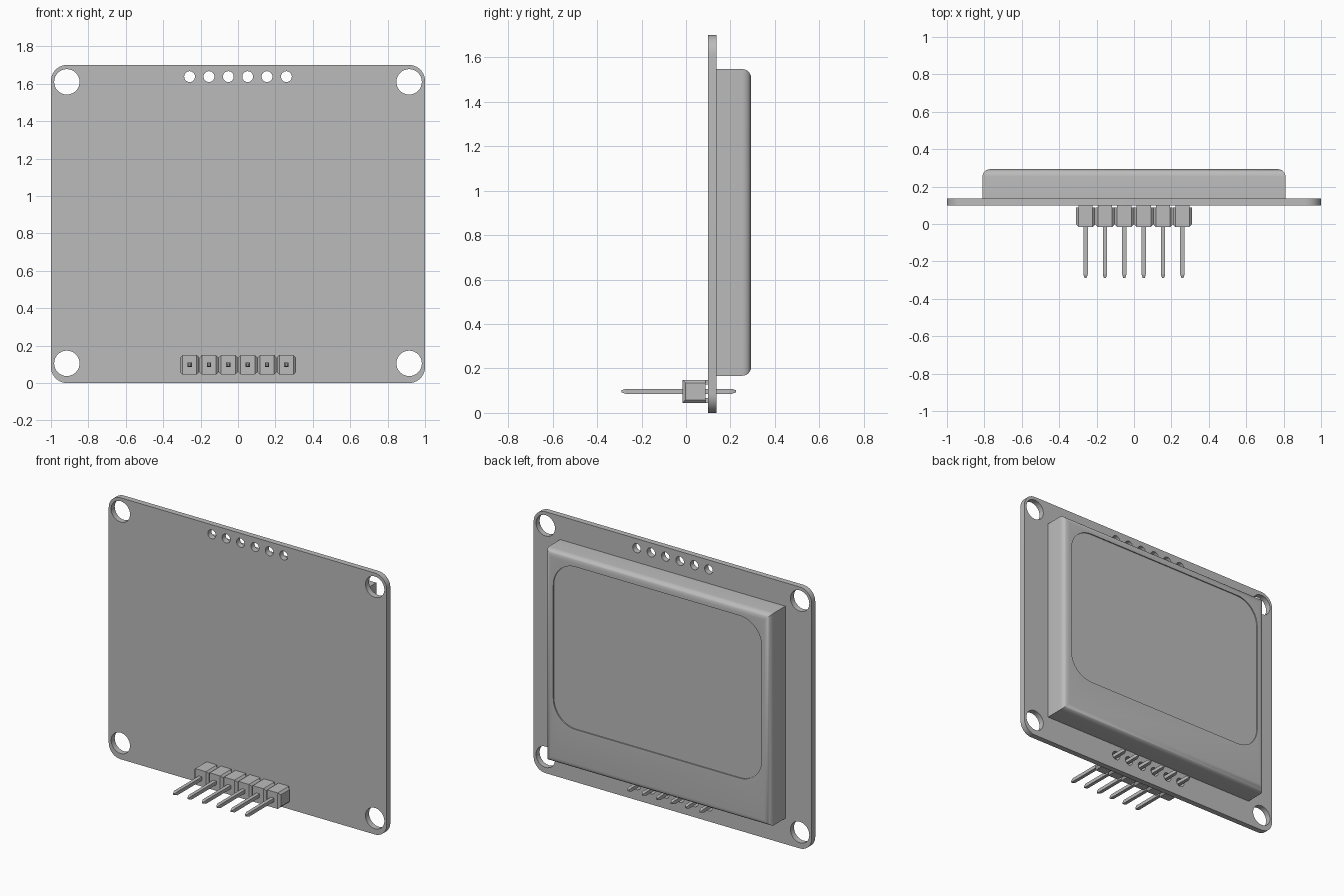
import bpy, bmesh, math
from mathutils import Vector

cube = bpy.data.objects.get("Cube")
if cube:
    bpy.data.objects.remove(cube, do_unlink=True)

grey = bpy.data.materials.new("plain grey")
grey.use_nodes = True
GREY = (0.5, 0.5, 0.5, 1)
grey.diffuse_color = GREY
grey.node_tree.nodes["Principled BSDF"].inputs["Base Color"].default_value = GREY

PITCH, PIN_Z = 0.1035, 0.097
PIN_XS = [(i - 2.5) * PITCH for i in range(6)]
BOARD_FRONT, BOARD_BACK, SCREEN_BACK = 0.1, 0.137, 0.293


def finish(name, bm):
    bmesh.ops.recalc_face_normals(bm, faces=bm.faces[:])
    mesh = bpy.data.meshes.new(name)
    bm.to_mesh(mesh)
    bm.free()
    obj = bpy.data.objects.new(name, mesh)
    mesh.materials.append(grey)
    bpy.context.collection.objects.link(obj)
    return obj


def smooth(obj):
    bpy.ops.object.select_all(action="DESELECT")
    obj.select_set(True)
    bpy.context.view_layer.objects.active = obj
    bpy.ops.object.shade_smooth_by_angle(angle=math.radians(35))


def cut(obj, cutter):
    mod = obj.modifiers.new("cut", "BOOLEAN")
    mod.object = cutter
    mod.solver = "EXACT"
    bpy.context.view_layer.objects.active = obj
    bpy.ops.object.modifier_apply(modifier=mod.name)
    bpy.data.objects.remove(cutter, do_unlink=True)


def rounded_rect(x, z0, z1, r, steps=10):
    """Outline in the xz plane, symmetric in x."""
    pts = []
    centres = [(x - r, z1 - r), (r - x, z1 - r), (r - x, z0 + r), (x - r, z0 + r)]
    for q, (cx, cz) in enumerate(centres):
        for s in range(steps + 1):
            a = math.pi / 2 * (q + s / steps)
            pts.append((cx + r * math.cos(a), cz + r * math.sin(a)))
    return pts


def circle(cx, cz, r, n=32):
    return [(cx + r * math.cos(math.tau * i / n), cz + r * math.sin(math.tau * i / n))
            for i in range(n)]


def add_prism(bm, outline, y0, y1):
    face = bm.faces.new([bm.verts.new((x, y0, z)) for x, z in outline])
    ext = bmesh.ops.extrude_face_region(bm, geom=[face])
    verts = [v for v in ext["geom"] if isinstance(v, bmesh.types.BMVert)]
    bmesh.ops.translate(bm, verts=verts, vec=(0, y1 - y0, 0))


def add_box(bm, lo, hi):
    rect = [(lo[0], lo[2]), (hi[0], lo[2]), (hi[0], hi[2]), (lo[0], hi[2])]
    add_prism(bm, rect, lo[1], hi[1])


def add_loft(bm, rings):
    """Bridge equal rings of points and cap both ends."""
    loops = [[bm.verts.new(p) for p in ring] for ring in rings]
    for a, b in zip(loops, loops[1:]):
        for i in range(len(a)):
            j = (i + 1) % len(a)
            bm.faces.new((a[i], a[j], b[j], b[i]))
    bm.faces.new(loops[0])
    bm.faces.new(loops[-1])


# Circuit board with mounting holes and a row of spare contact holes
bm = bmesh.new()
add_prism(bm, rounded_rect(1, 0, 1.7, 0.085), BOARD_FRONT, BOARD_BACK)
board = finish("circuit_board", bm)
bm = bmesh.new()
for x in (-0.915, 0.915):
    for z in (0.105, 1.61):
        add_prism(bm, circle(x, z, 0.068), 0, 0.3)
for x in PIN_XS:
    add_prism(bm, circle(x, 1.638, 0.029, 24), 0, 0.3)
    add_prism(bm, circle(x, PIN_Z, 0.029, 24), 0, 0.3)
cut(board, finish("hole_cutter", bm))
smooth(board)

# Display housing: rounded back rim, shallow window recess
bm = bmesh.new()
add_box(bm, (-0.81, BOARD_BACK, 0.167), (0.81, SCREEN_BACK, 1.547))
rim = [e for e in bm.edges if all(v.co.y > 0.2 for v in e.verts)]
bmesh.ops.bevel(bm, geom=rim, offset=0.04, segments=6, profile=0.5, affect="EDGES")
housing = finish("display_housing", bm)
bm = bmesh.new()
add_prism(bm, rounded_rect(0.75, 0.43, 1.487, 0.16), SCREEN_BACK - 0.007, 0.4)
cut(housing, finish("window_cutter", bm))
smooth(housing)

# Pin header: chamfered blocks standing on small feet
bm = bmesh.new()
for cx in PIN_XS:
    rings = []
    for dx, inset in ((-0.0515, 0.014), (-0.038, 0), (0.038, 0), (0.0515, 0.014)):
        y0, y1, h = -0.016 + inset, 0.088, 0.052 - inset
        rings.append([(cx + dx, y0, PIN_Z - h), (cx + dx, y1, PIN_Z - h),
                      (cx + dx, y1, PIN_Z + h), (cx + dx, y0, PIN_Z + h)])
    add_loft(bm, rings)
    for z0, z1 in ((-0.052, -0.03), (0.03, 0.052)):
        add_box(bm, (cx - 0.038, 0.088, PIN_Z + z0), (cx + 0.038, BOARD_FRONT, PIN_Z + z1))
finish("header_blocks", bm)

# Square pins with tapered tips
bm = bmesh.new()
for cx in PIN_XS:
    rings = []
    for y, r in ((-0.29, 0.005), (-0.27, 0.0115), (0.205, 0.0115), (0.225, 0.005)):
        rings.append([(cx + a * r, y, PIN_Z + b * r)
                      for a, b in ((-1, -1), (1, -1), (1, 1), (-1, 1))])
    add_loft(bm, rings)
finish("header_pins", bm)
